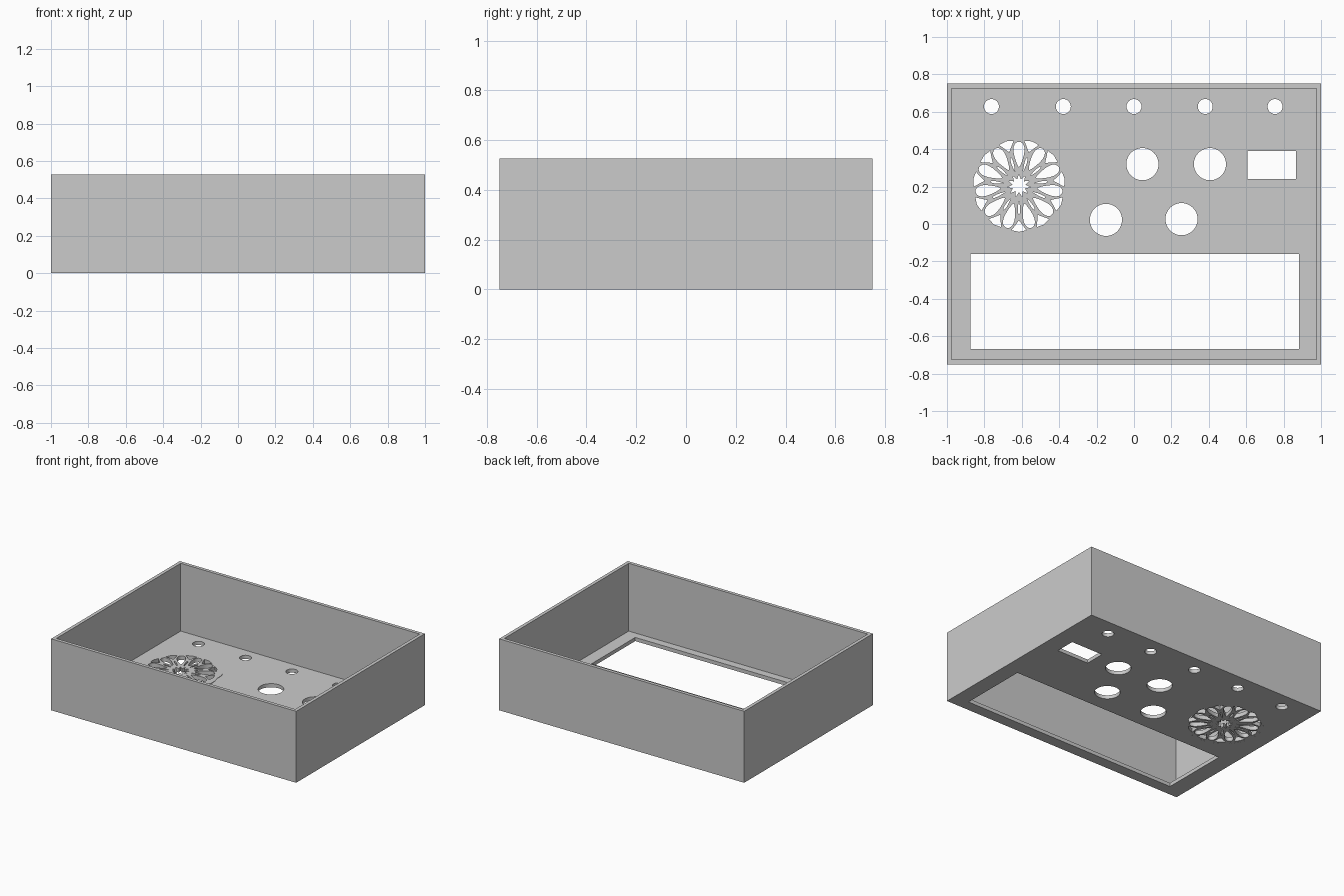
import bpy
from math import sin, cos, pi, tau

cube = bpy.data.objects.get("Cube")
if cube:
    bpy.data.objects.remove(cube, do_unlink=True)

grey = bpy.data.materials.new("plain grey")
grey.use_nodes = True
GREY = (0.6, 0.6, 0.6, 1)
grey.diffuse_color = GREY
grey.node_tree.nodes["Principled BSDF"].inputs["Base Color"].default_value = GREY


def rect(x0, y0, x1, y1):
    return [(x0, y0), (x1, y0), (x1, y1), (x0, y1)]


def ring(cx, cy, radius, n=48):
    """Closed outline; radius is a number or a function of the step."""
    r = radius if callable(radius) else lambda i: radius
    return [(cx + r(i) * sin(tau * i / n), cy + r(i) * cos(tau * i / n)) for i in range(n)]


def sheet(name, outlines, z0, z1):
    """Flat slab from an outer outline plus hole outlines."""
    curve = bpy.data.curves.new(name, "CURVE")
    curve.dimensions = "2D"
    curve.fill_mode = "BOTH"
    curve.extrude = (z1 - z0) / 2
    for pts in outlines:
        spline = curve.splines.new("POLY")
        spline.points.add(len(pts) - 1)
        for p, (x, y) in zip(spline.points, pts):
            p.co = (x, y, 0, 1)
        spline.use_cyclic_u = True
    obj = bpy.data.objects.new(name, curve)
    bpy.context.collection.objects.link(obj)
    obj.location.z = (z0 + z1) / 2
    bpy.ops.object.select_all(action="DESELECT")
    obj.select_set(True)
    bpy.context.view_layer.objects.active = obj
    bpy.ops.object.convert(target="MESH")
    obj = bpy.context.object
    obj.data.materials.clear()
    obj.data.materials.append(grey)
    bpy.ops.object.shade_smooth_by_angle()
    return obj


W, D, H, WALL, FLOOR = 1.0, 0.75, 0.527, 0.025, 0.027
GX, GY, PETALS = -0.615, 0.205, 11

# Floor panel with its openings
holes = [rect(-0.874, -0.668, 0.882, -0.16), rect(0.607, 0.241, 0.866, 0.39)]
holes += [ring(x, 0.628, 0.04) for x in (-0.762, -0.378, 0, 0.381, 0.754)]
holes += [ring(x, y, 0.086) for x, y in
          ((0.045, 0.32), (0.406, 0.32), (-0.15, 0.022), (0.254, 0.026))]
holes.append(ring(GX, GY, 0.262))
sheet("floor_panel", [rect(-W, -D, W, D)] + holes, 0, FLOOR)

# Side walls
sheet("side_walls", [rect(-W, -D, W, D),
                     rect(WALL - W, WALL - D, W - WALL, D - WALL)], FLOOR, H)


# Flower grille
def turned(points, angle):
    """Place (across, outward) points around the grille centre."""
    return [(GX + a * cos(angle) + r * sin(angle), GY - a * sin(angle) + r * cos(angle))
            for a, r in points]


def leaf(r0, r1, half, n=20):
    """Teardrop, pointed at the inner end."""
    pts = []
    for i in range(n):
        t = tau * i / n
        u = (1 - cos(t)) / 2
        pts.append((half * sin(t) * (0.35 + 0.75 * u), r0 + (r1 - r0) * u))
    return pts


scallop = ring(GX, GY, lambda i: 0.272 + 0.014 * abs(cos(PETALS * pi * i / 132)), 132)
star = ring(GX, GY, lambda i: 0.035 if i % 2 else 0.062, 2 * PETALS)
outlines = [scallop, star]
wedge = [(0, 0.185), (0.022, 0.215), (0.04, 0.238), (0, 0.247), (-0.04, 0.238), (-0.022, 0.215)]
for k in range(PETALS):
    a = tau * k / PETALS
    outlines.append(turned(leaf(0.1, 0.235, 0.037), a))
    outlines.append(turned(leaf(0.08, 0.155, 0.008, 10), a + pi / PETALS))
    outlines.append(turned(wedge, a + pi / PETALS))
sheet("flower_grille", outlines, 0.0005, FLOOR + 0.003)
